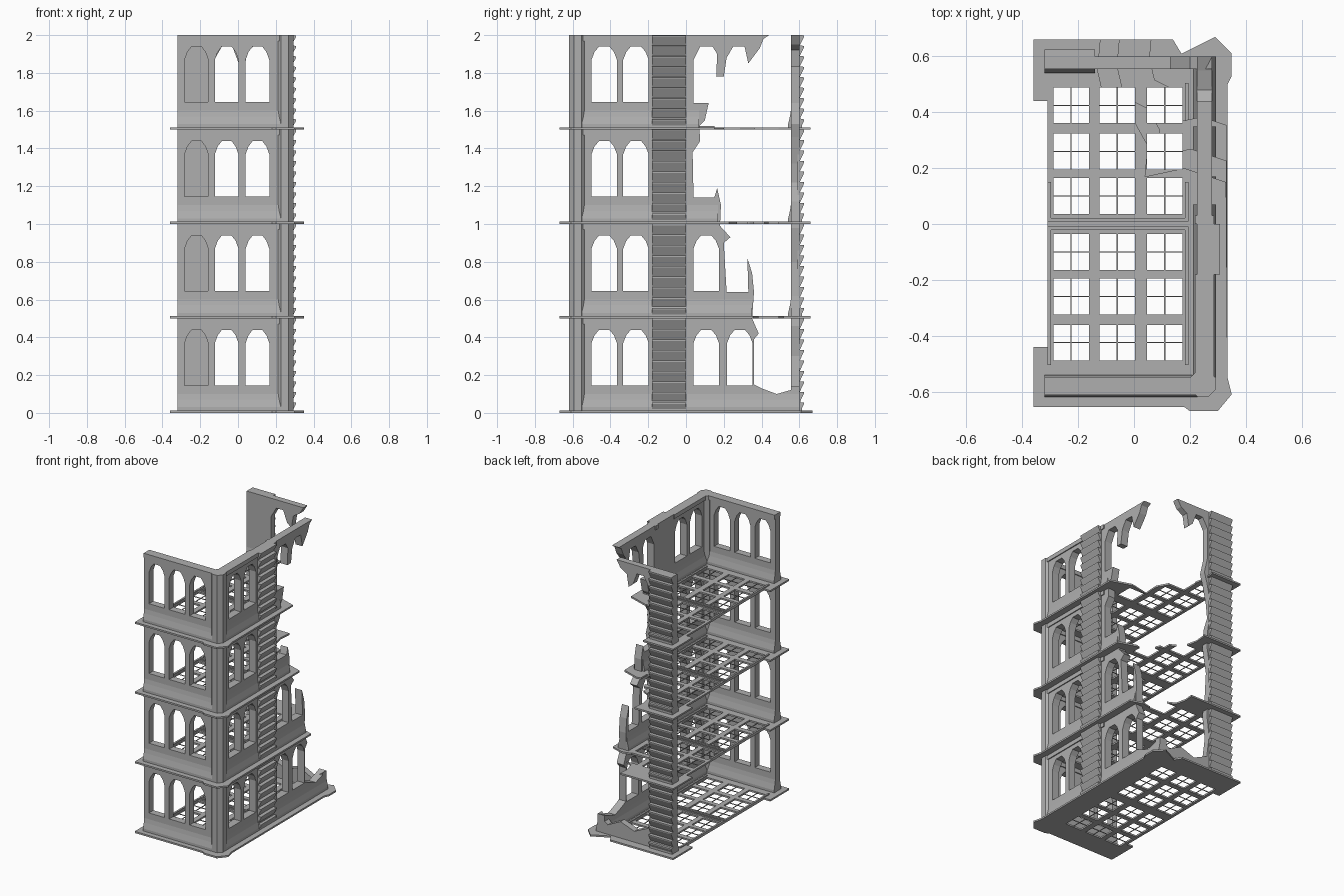
import bpy, bmesh
from mathutils import Vector

cube = bpy.data.objects.get("Cube")
if cube:
    bpy.data.objects.remove(cube, do_unlink=True)

stone = bpy.data.materials.new("grey_stone")
stone.use_nodes = True
GREY = (0.43, 0.43, 0.43, 1)
stone.diffuse_color = GREY
stone.node_tree.nodes["Principled BSDF"].inputs["Base Color"].default_value = GREY

STOREY = 0.5
LEVELS = [k * STOREY for k in range(4)]
AXES = {"xy": (0, 1, 2), "xz": (0, 2, 1), "yz": (1, 2, 0)}


def prism(bm, pts, plane, lo, hi):
    """Extrude a flat outline between two positions along the plane's normal."""
    u, v, w = AXES[plane]
    rings = []
    for d in (lo, hi):
        ring = []
        for p in pts:
            co = Vector((0, 0, 0))
            co[u], co[v], co[w] = p[0], p[1], d
            ring.append(bm.verts.new(co))
        rings.append(ring)
    n = len(pts)
    faces = [bm.faces.new(rings[0]), bm.faces.new(rings[1])]
    for i in range(n):
        j = (i + 1) % n
        faces.append(bm.faces.new((rings[0][i], rings[0][j], rings[1][j], rings[1][i])))
    bmesh.ops.recalc_face_normals(bm, faces=faces)


def box(bm, x0, x1, y0, y1, z0, z1):
    prism(bm, [(x0, y0), (x1, y0), (x1, y1), (x0, y1)], "xy", z0, z1)


def finish(bm, name):
    mesh = bpy.data.meshes.new(name)
    bm.to_mesh(mesh)
    bm.free()
    mesh.materials.append(stone)
    ob = bpy.data.objects.new(name, mesh)
    bpy.context.collection.objects.link(ob)
    return ob


def cut(ob, bm):
    """Subtract the cutter shapes, bake the result and drop the cutter."""
    cutter = finish(bm, "cutter")
    cutter.hide_render = True
    mod = ob.modifiers.new("openings", "BOOLEAN")
    mod.operation, mod.solver, mod.object = "DIFFERENCE", "EXACT", cutter
    deps = bpy.context.evaluated_depsgraph_get()
    baked = bpy.data.meshes.new_from_object(ob.evaluated_get(deps))
    ob.modifiers.clear()
    ob.data = baked
    bpy.data.objects.remove(cutter, do_unlink=True)


def arch(centre, floor, width):
    """Pointed window outline with a small flat head."""
    shape = [(-.5, 0), (.5, 0), (.5, .76), (.38, .9), (.2, 1),
             (-.2, 1), (-.38, .9), (-.5, .76)]
    return [(centre + a * width, floor + 0.145 + b * 0.295) for a, b in shape]


# Front wall with three windows per storey
bm = bmesh.new()
box(bm, -0.32, 0.25, -0.605, -0.555, 0, 2)
front_wall = finish(bm, "front_wall")
bm = bmesh.new()
for z in LEVELS:
    for x in (-0.22, -0.06, 0.103):
        prism(bm, arch(x, z, 0.125), "xz", -0.7, -0.5)
cut(front_wall, bm)

# Right wall, broken away towards the back
outline = [(-0.57, 0), (0.6, 0), (0.6, 0.14), (0.55, 0.12), (0.48, 0.1), (0.4, 0.13),
           (0.36, 0.15), (0.36, 0.39), (0.385, 0.42), (0.35, 0.5), (0.36, 0.64),
           (0.35, 0.74), (0.325, 0.82), (0.33, 0.64), (0.215, 0.64), (0.2, 0.9),
           (0.235, 0.93), (0.18, 0.99), (0.185, 1.1), (0.165, 1.19), (0.15, 1.14),
           (0.04, 1.14), (0.035, 1.38), (0.075, 1.44), (0.07, 1.52), (0.1, 1.55),
           (0.12, 1.64), (0.04, 1.64), (0.04, 1.87), (0.075, 1.94), (0.14, 1.94),
           (0.165, 1.9), (0.16, 1.78), (0.2, 1.78), (0.215, 1.88), (0.25, 1.94),
           (0.31, 1.94), (0.33, 1.85), (0.39, 1.93), (0.41, 1.98), (0.44, 2), (-0.57, 2)]
bm = bmesh.new()
prism(bm, outline, "yz", 0.225, 0.28)
right_wall = finish(bm, "right_wall")
bm = bmesh.new()
for k, z in enumerate(LEVELS):
    centres = [-0.433, -0.265] + ([0.107] if k < 2 else []) + ([0.285] if k == 0 else [])
    for y in centres:
        prism(bm, arch(y, z, 0.135), "yz", 0.1, 0.4)
cut(right_wall, bm)

# Back wall remnant with its ragged edge and low rubble at ground level
outline = [(-0.32, 0), (0.28, 0), (0.28, 0.14), (0.2, 0.08), (0.1, 0.13), (-0.01, 0.09),
           (-0.12, 0.14), (-0.14, 0.3), (-0.12, 0.46), (-0.14, 0.62), (-0.15, 0.8),
           (-0.12, 0.98), (-0.13, 1.12), (-0.16, 1.22), (-0.15, 1.32), (-0.12, 1.46),
           (-0.1, 1.53), (-0.125, 1.64), (-0.125, 1.87), (-0.085, 1.94), (-0.03, 1.94),
           (0, 1.86), (0.035, 1.83), (0.05, 1.92), (0.1, 1.95), (0.13, 2), (-0.32, 2)]
bm = bmesh.new()
prism(bm, outline, "xz", 0.555, 0.6)
finish(bm, "back_wall")

# Octagonal corner post
bm = bmesh.new()
octagon = [(-.02, -.047), (.02, -.047), (.047, -.02), (.047, .02),
           (.02, .047), (-.02, .047), (-.047, .02), (-.047, -.02)]
prism(bm, [(0.247 + a, -0.572 + b) for a, b in octagon], "xy", 0, 2)
finish(bm, "corner_post")


# Louvred strips: flat-topped slats sloping inward beneath
def slats(inner, outer, count=36):
    step = 2 / count
    teeth = []
    for i in range(count):
        teeth += [(inner + 0.012, i * step), (outer, (i + 0.85) * step),
                  (outer, (i + 0.98) * step)]
    return [(inner, 0)] + teeth + [(inner + 0.012, 2), (inner, 2)]


bm = bmesh.new()
prism(bm, slats(0.27, 0.308), "xz", -0.18, 0)
finish(bm, "right_louvres")
bm = bmesh.new()
prism(bm, slats(0.59, 0.625), "yz", -0.32, -0.14)
finish(bm, "back_louvres")

# Floors: a flanged plate per storey with a torn back corner and grid openings
rim_left = [(-0.31, 0.44), (-0.31, -0.44), (-0.36, -0.44), (-0.36, -0.655)]
rim_front = [(0.18, -0.655), (0.2, -0.67), (0.3, -0.67), (0.35, -0.61), (0.335, -0.55)]
rim_corner = [(0.335, 0.5), (0.35, 0.53), (0.35, 0.61), (0.29, 0.67), (0.17, 0.61), (0.14, 0.66)]
rim_back = [(-0.36, 0.66), (-0.36, 0.44)]
tear = [(0.33, 0.15), (0.18, 0.2), (0.04, 0.17), (0.05, 0.28), (0, 0.37),
        (-0.1, 0.42), (-0.13, 0.55), (-0.12, 0.66)]
TEAR_SIZE = (0, 0.6, 0.85, 1)
CELLS_X = (-0.225, -0.06, 0.11)
CELLS_Y = [s * y for s in (-1, 1) for y in (0.1, 0.26, 0.425)]
HALF = 0.064
bars = bmesh.new()
ribs = bmesh.new()
for k, z in enumerate(LEVELS):
    s = TEAR_SIZE[k]
    corner = [(0.335 + (x - 0.335) * s, 0.66 + (y - 0.66) * s) for x, y in tear]
    edge = rim_left + rim_front + (corner if s else rim_corner) + rim_back
    bm = bmesh.new()
    prism(bm, edge, "xy", z, z + 0.012)
    floor = finish(bm, f"floor_{k + 1}")
    bm = bmesh.new()
    for x in CELLS_X:
        for y in CELLS_Y:
            box(bm, x - HALF, x + HALF, y - HALF, y + HALF, z - 0.1, z + 0.1)
            # thin glazing cross in each whole opening
            if not s or x + y < 0.9 - 0.7 * s:
                box(bars, x - HALF, x + HALF, y - .002, y + .002, z + .003, z + .008)
                box(bars, x - .002, x + .002, y - HALF, y + HALF, z + .003, z + .008)
    cut(floor, bm)
    # raised frame around each half of the grid
    for side in (-1, 1):
        far = 0.505 if side < 0 or s == 0 else 0.15
        near, far = sorted((side * 0.015, side * far))
        box(ribs, -0.31, -0.297, near, far, z + .01, z + .02)
        box(ribs, 0.183, 0.196, near, far, z + .01, z + .02)
        box(ribs, -0.31, 0.196, side * 0.015 - .006, side * 0.015 + .006, z + .01, z + .02)
finish(bars, "floor_crosses")
finish(ribs, "floor_frames")

# Sloped plinth along the foot of the walls, inside and out
bm = bmesh.new()
RIGHT_END = (0.6, 0.35, 0.17, 0.07)


def plinth(outer, inner, z):
    d = 0.014 if outer > inner else -0.014
    return [(inner - d, z), (outer + d, z), (outer + d, z + .03), (outer + d / 3, z + .07),
            (outer, z + .1), (inner, z + .1), (inner - d / 3, z + .07), (inner - d, z + .03)]


for z, end in zip(LEVELS, RIGHT_END):
    prism(bm, plinth(-0.605, -0.555, z), "yz", -0.32, 0.25)
    prism(bm, plinth(0.28, 0.225, z), "xz", -0.55, end)
    prism(bm, plinth(0.6, 0.555, z), "yz", -0.32, -0.14)
finish(bm, "wall_plinths")

# Shallow bands closing the head of each storey
bm = bmesh.new()
for z in LEVELS:
    top = z + STOREY
    box(bm, -0.32, 0.25, -0.612, -0.548, top - 0.03, top)
    for y0, y1 in ((-0.55, -0.18), (0, 0.03)):
        box(bm, 0.218, 0.287, y0, y1, top - 0.03, top)
finish(bm, "storey_bands")
